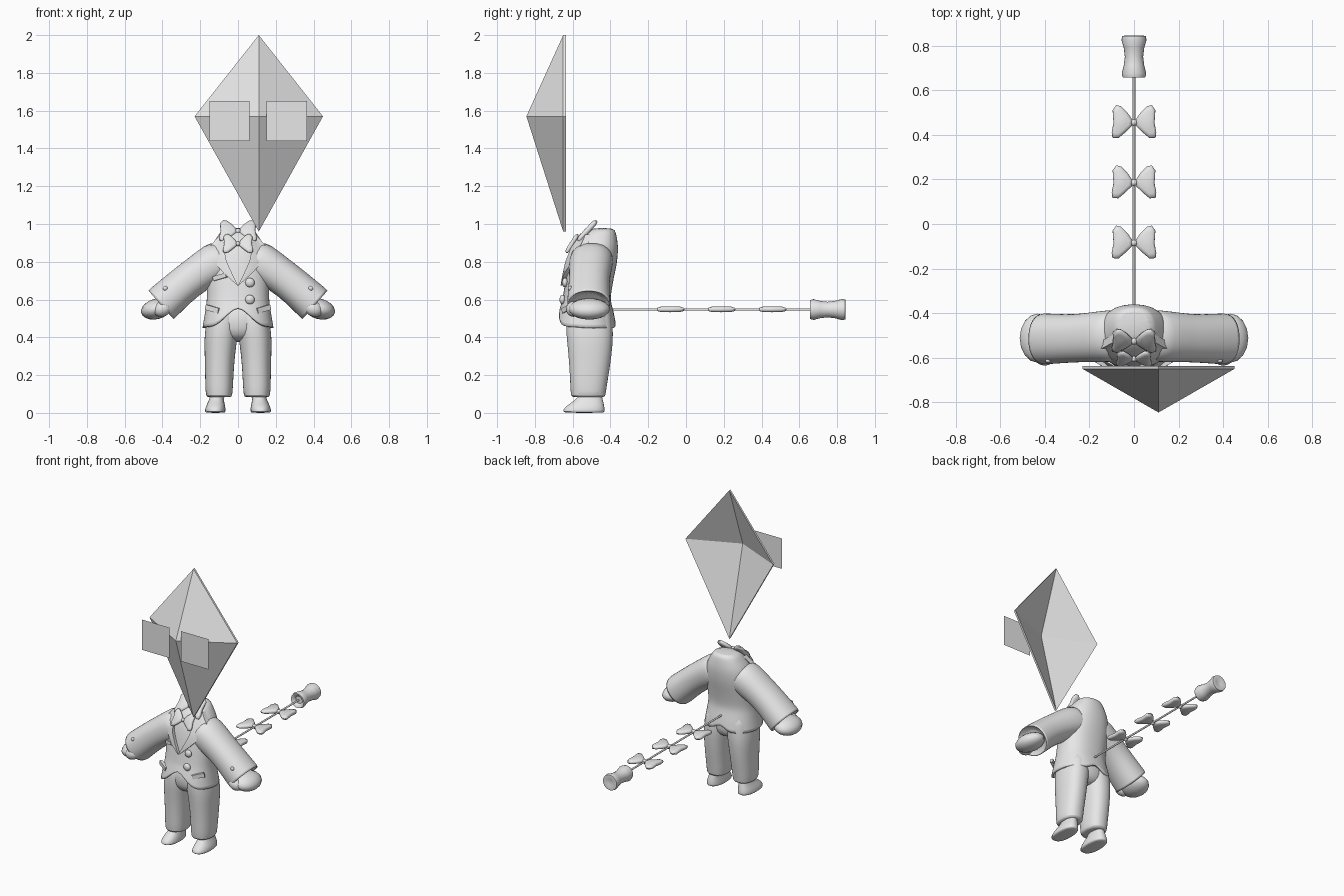
import bpy, bmesh, math
from mathutils import Vector, Matrix

cube = bpy.data.objects.get("Cube")
if cube:
    bpy.data.objects.remove(cube, do_unlink=True)

grey = bpy.data.materials.new("plain_grey")
grey.use_nodes = True
grey.diffuse_color = (0.8, 0.8, 0.8, 1)
grey.node_tree.nodes["Principled BSDF"].inputs["Base Color"].default_value = (0.8, 0.8, 0.8, 1)
smooth_objects = []
SIDES = 24
ARM_Y = -0.515


def finish(name, bm, smooth=True, recalc=True, subdivide=0):
    if recalc:
        bmesh.ops.recalc_face_normals(bm, faces=bm.faces[:])
    mesh = bpy.data.meshes.new(name)
    bm.to_mesh(mesh)
    bm.free()
    mesh.materials.append(grey)
    ob = bpy.data.objects.new(name, mesh)
    bpy.context.scene.collection.objects.link(ob)
    if smooth:
        smooth_objects.append(ob)
    if subdivide:
        ob.modifiers.new("round", "SUBSURF").levels = subdivide
        ob.modifiers["round"].render_levels = subdivide
    return ob


def skin(bm, rings, cap_start=True, cap_end=True):
    """Bridge a list of point rings with quads."""
    rows = [[bm.verts.new(p) for p in ring] for ring in rings]
    n = len(rows[0])
    for a, b in zip(rows, rows[1:]):
        for i in range(n):
            j = (i + 1) % n
            bm.faces.new((a[i], a[j], b[j], b[i]))
    if cap_start:
        bm.faces.new(rows[0][::-1])
    if cap_end:
        bm.faces.new(rows[-1])


def oval(center, u, v, power=2.0):
    """Ring of points on a rounded oval spanned by u and v."""
    center, u, v = Vector(center), Vector(u), Vector(v)
    pts = []
    for i in range(SIDES):
        a = math.tau * i / SIDES
        c, s = math.cos(a), math.sin(a)
        e = 2 / power
        pts.append(center + u * math.copysign(abs(c) ** e, c) + v * math.copysign(abs(s) ** e, s))
    return pts


def level(z, cx, hx, front, back, power=2.3):
    return oval((cx, (front + back) / 2, z), (hx, 0, 0), (0, (back - front) / 2, 0), power)


def ball(name, center, size, turn=0.0):
    bm = bmesh.new()
    m = Matrix.Translation(center) @ Matrix.Rotation(turn, 4, "Y") @ Matrix.Diagonal((*size, 1))
    bmesh.ops.create_uvsphere(bm, u_segments=16, v_segments=10, radius=1, matrix=m)
    return finish(name, bm)


# Jacket body: height, half width, front, back
TORSO = [(0.42, 0.195, -0.70, -0.362), (0.52, 0.178, -0.68, -0.378), (0.60, 0.165, -0.655, -0.40),
         (0.70, 0.168, -0.64, -0.385), (0.80, 0.165, -0.625, -0.362), (0.88, 0.145, -0.60, -0.358),
         (0.95, 0.10, -0.55, -0.368), (0.98, 0.075, -0.50, -0.382)]


def torso_at(z):
    z = min(max(z, TORSO[0][0]), TORSO[-1][0])
    for a, b in zip(TORSO, TORSO[1:]):
        if z <= b[0]:
            t = (z - a[0]) / (b[0] - a[0])
            return [p + (q - p) * t for p, q in zip(a[1:], b[1:])]


def chest_y(x, z):
    hx, front, back = torso_at(z)
    r = min(abs(x) / hx, 0.88)
    return (front + back) / 2 - (back - front) / 2 * (1 - r ** 2.3) ** (1 / 2.3)


def hem_height(a):
    """Cutaway front, longer sides and back, short centre vent."""
    x = abs(math.cos(a))
    if math.sin(a) < 0:
        return 0.57 - 0.10 * min(x / 0.6, 1) - 0.015 * x
    return 0.45 + 0.05 * max(0, 1 - x / 0.25)


rings = []
for step in range(4):
    row = []
    for i in range(SIDES):
        hem = hem_height(math.tau * i / SIDES)
        z = hem + (0.61 - hem) * step / 4
        row.append(level(z, 0, *torso_at(z))[i])
    rings.append(row)
for z in (0.61, 0.66, 0.72, 0.78, 0.83, 0.88, 0.92, 0.955, 0.98):
    rings.append(level(z, 0, *torso_at(z)))
bm = bmesh.new()
skin(bm, rings, cap_start=False)
jacket = finish("jacket_body", bm, subdivide=1)
thick = jacket.modifiers.new("cloth", "SOLIDIFY")
thick.thickness = 0.012
thick.offset = -1

# Sleeve: distance out, height, radius across, radius in depth
SLEEVE = [(0.03, 0.835, 0.115, 0.115), (0.11, 0.80, 0.112, 0.118), (0.19, 0.75, 0.10, 0.112),
          (0.27, 0.695, 0.096, 0.108), (0.35, 0.625, 0.099, 0.112), (0.408, 0.572, 0.104, 0.116),
          (0.411, 0.569, 0.098, 0.11), (0.39, 0.588, 0.08, 0.09)]
# Trouser leg and shoe: height, centre, half width, front, back
LEG = [(0.082, 0.10, 0.062, -0.60, -0.435), (0.088, 0.10, 0.07, -0.61, -0.425), (0.14, 0.10, 0.074, -0.613, -0.42),
       (0.25, 0.098, 0.077, -0.618, -0.40), (0.36, 0.094, 0.085, -0.628, -0.388),
       (0.42, 0.088, 0.089, -0.635, -0.385), (0.50, 0.08, 0.085, -0.635, -0.39), (0.58, 0.075, 0.078, -0.62, -0.41)]
SHOE = [(0.0, 0.12, 0.05, -0.64, -0.437), (0.006, 0.12, 0.055, -0.652, -0.43), (0.025, 0.12, 0.054, -0.648, -0.43),
        (0.05, 0.117, 0.046, -0.615, -0.435), (0.075, 0.113, 0.037, -0.575, -0.442), (0.12, 0.11, 0.034, -0.56, -0.45)]

for side, s in (("right", -1), ("left", 1)):
    bm = bmesh.new()
    skin(bm, [oval((s * x, ARM_Y + 0.02 * max(0, 1 - x / 0.3), z), (s * r * 0.66, 0, r * 0.75), (0, d, 0), 2.2)
              for x, z, r, d in SLEEVE])
    finish(side + "_sleeve", bm, subdivide=1)

    for name, table in (("trouser_leg", LEG), ("shoe", SHOE)):
        bm = bmesh.new()
        skin(bm, [level(z, s * cx, hx, f, b) for z, cx, hx, f, b in table])
        finish(side + "_" + name, bm, subdivide=1)

    ball(side + "_hand", (s * 0.432, -0.512, 0.55), (0.083, 0.11, 0.054), s * 0.25)
    ball(side + "_thumb", (s * 0.40, -0.595, 0.55), (0.05, 0.04, 0.04), s * 0.4)
    ball(side + "_cuff_button", (s * 0.385, -0.613, 0.66), (0.013, 0.01, 0.013))

    # Lapel: outer and inner edges laid over the chest
    outer = [(0.095, 0.945), (0.172, 0.855), (0.13, 0.80), (0.07, 0.735), (0.004, 0.675)]
    inner = [(0.055, 0.95), (0.075, 0.87), (0.06, 0.80), (0.03, 0.735), (0.0, 0.675)]
    bm = bmesh.new()
    rows = []
    for (x0, z0), (x1, z1) in zip(outer, inner):
        row = []
        for k in range(4):
            x, z = x0 + (x1 - x0) * k / 3, z0 + (z1 - z0) * k / 3
            row.append([bm.verts.new((s * x, chest_y(x, z) + d, z)) for d in (-0.02, 0.015)])
        rows.append(row)
    for a, b in zip(rows, rows[1:]):
        for k in range(3):
            for d in (0, 1):
                bm.faces.new((a[k][d], a[k + 1][d], b[k + 1][d], b[k][d]))
        for k in (0, 3):
            bm.faces.new((a[k][0], b[k][0], b[k][1], a[k][1]))
    finish(side + "_lapel", bm)

# Seat of the trousers
bm = bmesh.new()
skin(bm, [level(z, 0, hx, f, b) for z, hx, f, b in
          ((0.375, 0.06, -0.57, -0.44), (0.41, 0.13, -0.625, -0.395), (0.48, 0.16, -0.635, -0.39), (0.60, 0.15, -0.62, -0.41))])
finish("trouser_seat", bm, subdivide=1)

# Jacket buttons and pocket flaps
for z in (0.69, 0.60):
    ball("jacket_button", (0.063, chest_y(0.063, z) - 0.005, z), (0.025, 0.016, 0.025))
for name, x, z, w, h, tilt in (("right_pocket_flap", -0.135, 0.55, 0.04, 0.014, 0.25),
                               ("left_pocket_flap", 0.135, 0.55, 0.04, 0.014, -0.25),
                               ("breast_pocket", -0.095, 0.72, 0.04, 0.012, -0.25)):
    bm = bmesh.new()
    bmesh.ops.create_cube(bm, size=2)
    lean = math.copysign(0.5, x)
    m = (Matrix.Translation((x, chest_y(x, z) - 0.004, z)) @ Matrix.Rotation(lean, 4, "Z")
         @ Matrix.Rotation(tilt, 4, "Y") @ Matrix.Diagonal((w, 0.009, h, 1)))
    bm.transform(m)
    finish(name, bm, smooth=False)

# Bow: two puffy wings and a knot
WING = [(0.008, 0.014), (0.03, 0.045), (0.058, 0.073), (0.08, 0.078), (0.096, 0.055), (0.092, 0.0),
        (0.10, -0.045), (0.097, -0.068), (0.07, -0.07), (0.04, -0.045), (0.008, -0.014)]


def bow(name, center, tilt=0.0, size=1.0):
    bm = bmesh.new()
    for s in (-1, 1):
        rings = []
        for k, z in ((0.7, -0.014), (0.93, -0.009), (1, 0), (0.93, 0.009), (0.7, 0.014)):
            rings.append([(s * (0.06 + (x - 0.06) * k), y * k, z) for x, y in WING])
        skin(bm, rings)
    bmesh.ops.create_uvsphere(bm, u_segments=10, v_segments=6, radius=0.016)
    bm.transform(Matrix.Translation(center) @ Matrix.Rotation(tilt, 4, "X") @ Matrix.Scale(size, 4))
    finish(name, bm)


bow("neck_bow", (0, -0.525, 0.962), math.radians(47))
bow("neck_ribbon", (0, -0.605, 0.895), math.radians(58), 0.8)
for y in (0.455, 0.185, -0.085):
    bow("tail_bow", (0, y, 0.548))

# Tail string and spool, turned around the y axis
for name, profile in (("tail_string", [(-0.40, 0.006), (0.67, 0.006)]),
                      ("tail_spool", [(0.675, 0.025), (0.66, 0.035), (0.657, 0.05), (0.675, 0.055), (0.71, 0.046),
                                      (0.75, 0.041), (0.79, 0.046), (0.825, 0.056), (0.843, 0.053), (0.845, 0.04), (0.838, 0.02)])):
    bm = bmesh.new()
    skin(bm, [oval((0, y, 0.547), (r, 0, 0), (0, 0, r)) for y, r in profile])
    finish(name, bm)

# Kite head: hollow four-sided shell with a thin rim
corners = [(-0.23, 1.57), (0.11, 2.0), (0.45, 1.57), (0.11, 0.96)]
bm = bmesh.new()
front = [bm.verts.new((x, -0.65, z)) for x, z in corners]
back = [bm.verts.new((x, -0.636, z)) for x, z in corners]
tip = bm.verts.new((0.11, -0.845, 1.57))
hollow = bm.verts.new((0.11, -0.785, 1.57))
for i in range(4):
    j = (i + 1) % 4
    bm.faces.new((front[i], front[j], tip))
    bm.faces.new((back[j], back[i], hollow))
    bm.faces.new((front[i], back[i], back[j], front[j]))
finish("kite_head", bm, smooth=False)

# Flat square eyes
for name, x in (("right_eye", -0.044), ("left_eye", 0.258)):
    bm = bmesh.new()
    h = 0.106
    bm.faces.new([bm.verts.new((x + a * h, -0.848, 1.545 + b * h)) for a, b in ((-1, -1), (1, -1), (1, 1), (-1, 1))])
    finish(name, bm, smooth=False, recalc=False)

# Smooth shading with sharp creases
bpy.ops.object.select_all(action="DESELECT")
for ob in smooth_objects:
    ob.select_set(True)
bpy.context.view_layer.objects.active = smooth_objects[0]
bpy.ops.object.shade_smooth_by_angle(angle=math.radians(50))
